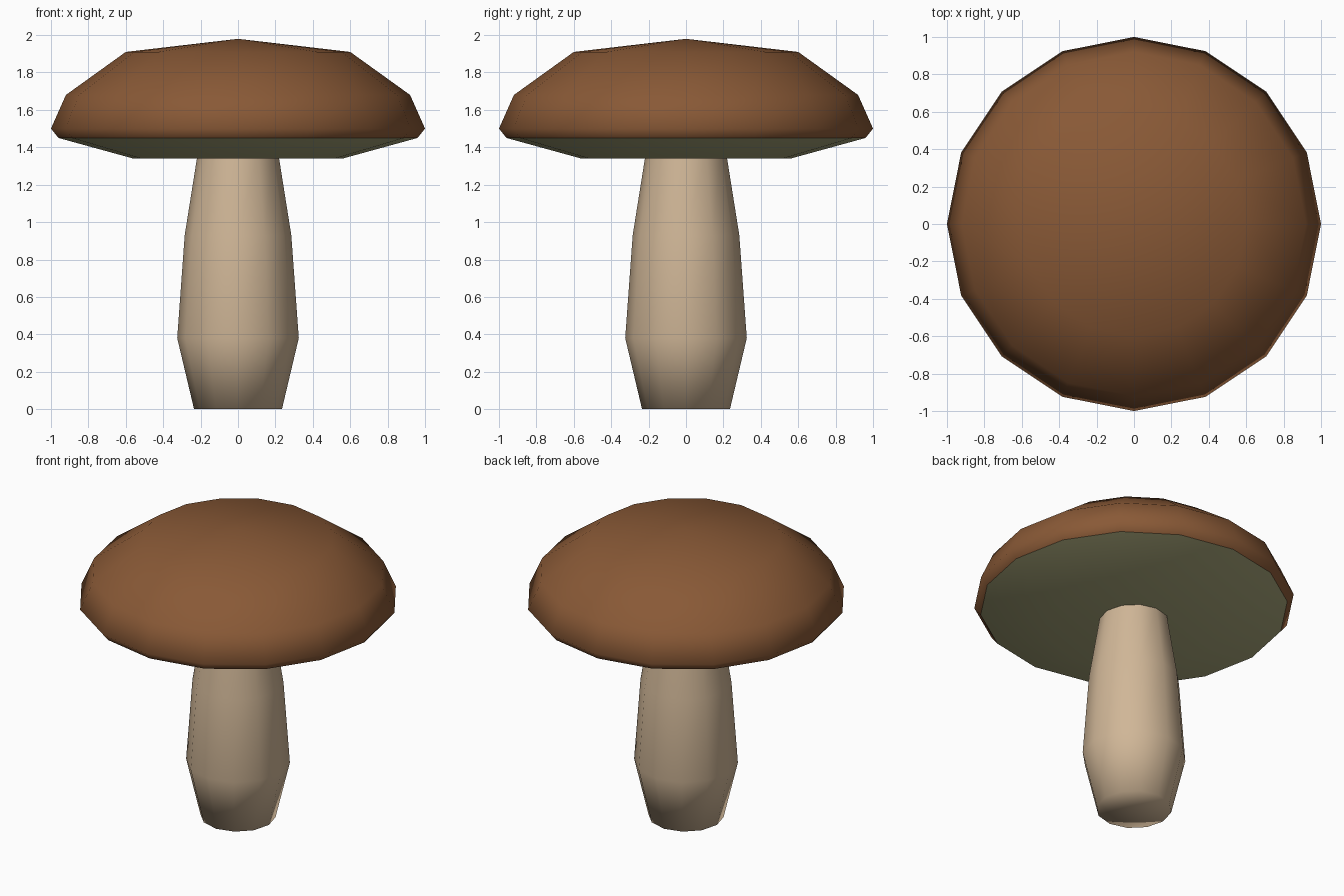
import bpy, bmesh
from math import cos, sin, pi

if "Cube" in bpy.data.objects:
    bpy.data.objects.remove(bpy.data.objects["Cube"])


def material(name, rgb):
    m = bpy.data.materials.new(name)
    m.diffuse_color = (*rgb, 1)
    m.use_nodes = True
    m.node_tree.nodes["Principled BSDF"].inputs["Base Color"].default_value = m.diffuse_color
    return m


def lathe(name, profile, sides, mat):
    """Revolve (radius, z) points around z; radius 0 makes a pole."""
    bm = bmesh.new()
    rings = []
    for r, z in profile:
        n = 1 if r == 0 else sides
        rings.append([bm.verts.new((r * cos(2 * pi * i / sides),
                                    r * sin(2 * pi * i / sides), z)) for i in range(n)])
    for a, b in zip(rings, rings[1:]):
        for i in range(sides):
            j = (i + 1) % sides
            if len(a) == 1:
                bm.faces.new((a[0], b[j], b[i]))
            elif len(b) == 1:
                bm.faces.new((a[i], a[j], b[0]))
            else:
                bm.faces.new((a[i], a[j], b[j], b[i]))
    for f in bm.faces:
        f.smooth = True
    mesh = bpy.data.meshes.new(name)
    bm.to_mesh(mesh)
    bm.free()
    mesh.materials.append(mat)
    obj = bpy.data.objects.new(name, mesh)
    bpy.context.collection.objects.link(obj)
    return obj


brown = material("cap_brown", (0.25, 0.10, 0.037))
olive = material("gill_olive", (0.42, 0.41, 0.21))
cream = material("stem_cream", (0.63, 0.47, 0.31))

# Stem, slightly bulged near the base, running up into the cap
lathe("stem", [(0, 0), (0.235, 0), (0.325, 0.38), (0.285, 0.93), (0.215, 1.37)], 12, cream)

# Pale underside of the cap
lathe("cap_underside", [(0, 1.36), (0.56, 1.34), (0.96, 1.45)], 16, olive)

# Brown cap dome
lathe("cap", [(0.96, 1.45), (1.0, 1.5), (0.92, 1.68), (0.6, 1.91), (0, 1.98)], 16, brown)
